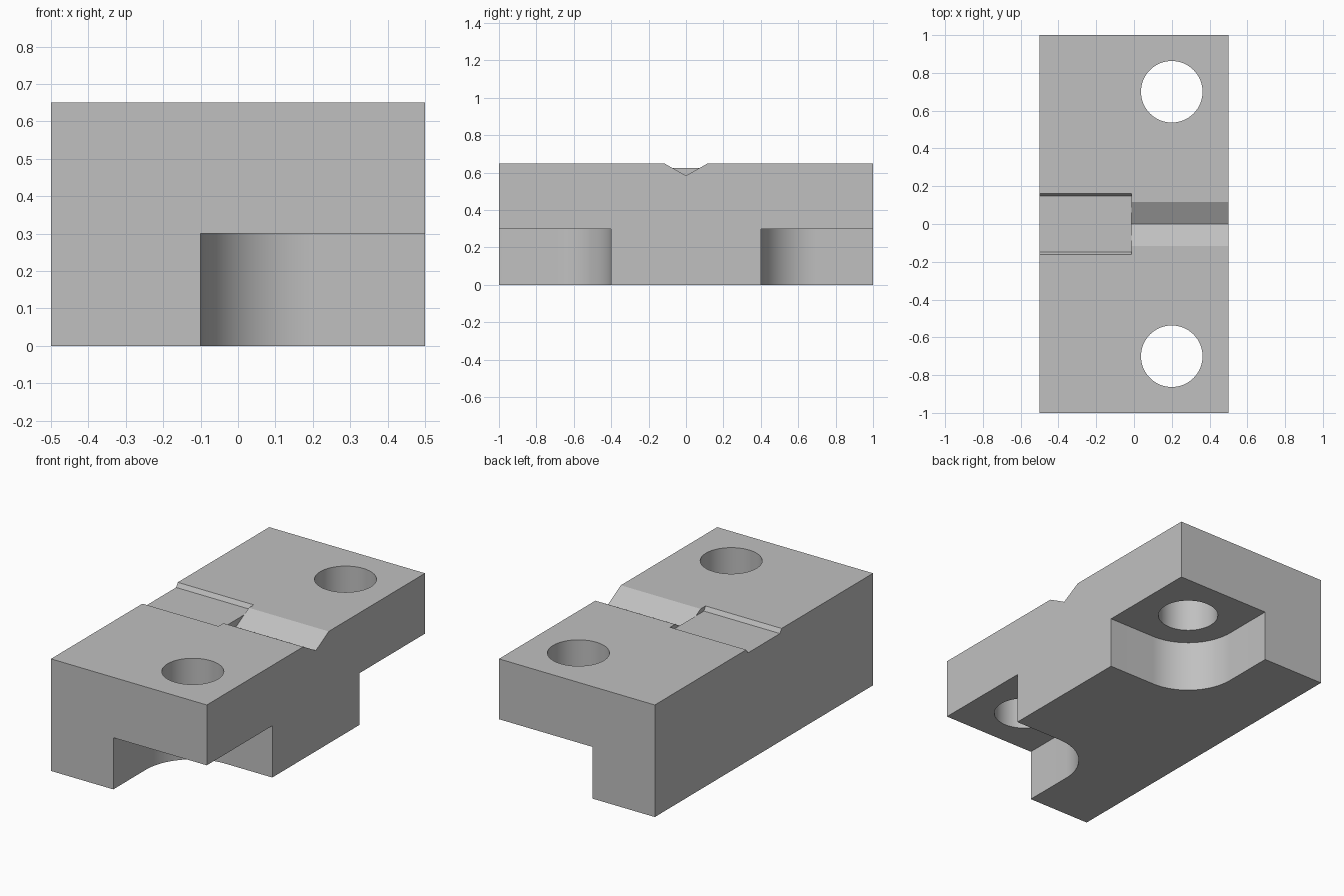
import bpy
import bmesh
from math import pi, cos, sin

cube = bpy.data.objects.get("Cube")
if cube:
    bpy.data.objects.remove(cube, do_unlink=True)

grey = bpy.data.materials.new("plain grey")
grey.use_nodes = True
colour = (0.53, 0.53, 0.53, 1)
grey.diffuse_color = colour
grey.node_tree.nodes["Principled BSDF"].inputs["Base Color"].default_value = colour

TOP = 0.65        # block height
SHELF = 0.3       # underside of the bolt lugs
HOLE_X, HOLE_Y = 0.2, 0.7


def prism(name, profile, axis, low, high):
    """Extrude a flat profile along z (points are x, y) or x (points are y, z)."""
    place = (lambda a, b, t: (a, b, t)) if axis == "z" else (lambda a, b, t: (t, a, b))
    bm = bmesh.new()
    base = bm.faces.new([bm.verts.new(place(a, b, low)) for a, b in profile])
    step = place(0, 0, high - low)
    moved = bmesh.ops.extrude_face_region(bm, geom=[base])["geom"]
    bmesh.ops.translate(bm, vec=step, verts=[v for v in moved if isinstance(v, bmesh.types.BMVert)])
    bmesh.ops.recalc_face_normals(bm, faces=bm.faces)
    mesh = bpy.data.meshes.new(name)
    bm.to_mesh(mesh)
    bm.free()
    mesh.materials.append(grey)
    obj = bpy.data.objects.new(name, mesh)
    bpy.context.collection.objects.link(obj)
    return obj


def arc(cx, cy, radius, start, end, steps):
    angles = [start + (end - start) * i / steps for i in range(steps + 1)]
    return [(cx + radius * cos(a), cy + radius * sin(a)) for a in angles]


def cut(target, cutter):
    cutter.hide_render = True
    mod = target.modifiers.new("cut", "BOOLEAN")
    mod.operation = "DIFFERENCE"
    mod.solver = "EXACT"
    mod.object = cutter
    bpy.ops.object.modifier_apply(modifier=mod.name)
    bpy.data.objects.remove(cutter, do_unlink=True)


# Main block
block = prism("mounting_block", [(-0.5, -1), (0.5, -1), (0.5, 1), (-0.5, 1)], "z", 0, TOP)
bpy.context.view_layer.objects.active = block
block.select_set(True)

# Bolt holes and round-cornered pockets below them, one at each end
pocket = [(0.7, 0.4)] + arc(HOLE_X, HOLE_Y, 0.3, 1.5 * pi, pi, 24) + [(-0.1, 1.2), (0.7, 1.2)]
hole = arc(HOLE_X, HOLE_Y, 0.163, 0, 2 * pi, 64)[:-1]
for side in (-1, 1):
    cut(block, prism("pocket_cutter", [(x, side * y) for x, y in pocket], "z", -0.2, SHELF))
    cut(block, prism("hole_cutter", [(x, side * y) for x, y in hole], "z", -0.2, 1))

# V groove across the +x half of the top (sides carried on above the block)
half, bottom = 0.117, 0.584
rise = (TOP - bottom) * 2
cut(block, prism("groove_cutter", [(0, bottom), (half * 2, bottom + rise), (-half * 2, bottom + rise)],
                 "x", -0.012, 0.7))

# Shallow flat slot with sloped sides across the -x half
floor, inner, outer = 0.626, 0.147, 0.162
lift, run = TOP - floor, outer - inner
cut(block, prism("slot_cutter", [(-inner, floor), (inner, floor), (inner + 2 * run, floor + 2 * lift),
                                 (-inner - 2 * run, floor + 2 * lift)], "x", -0.7, -0.012))

bpy.ops.object.shade_smooth_by_angle(angle=pi / 9)
